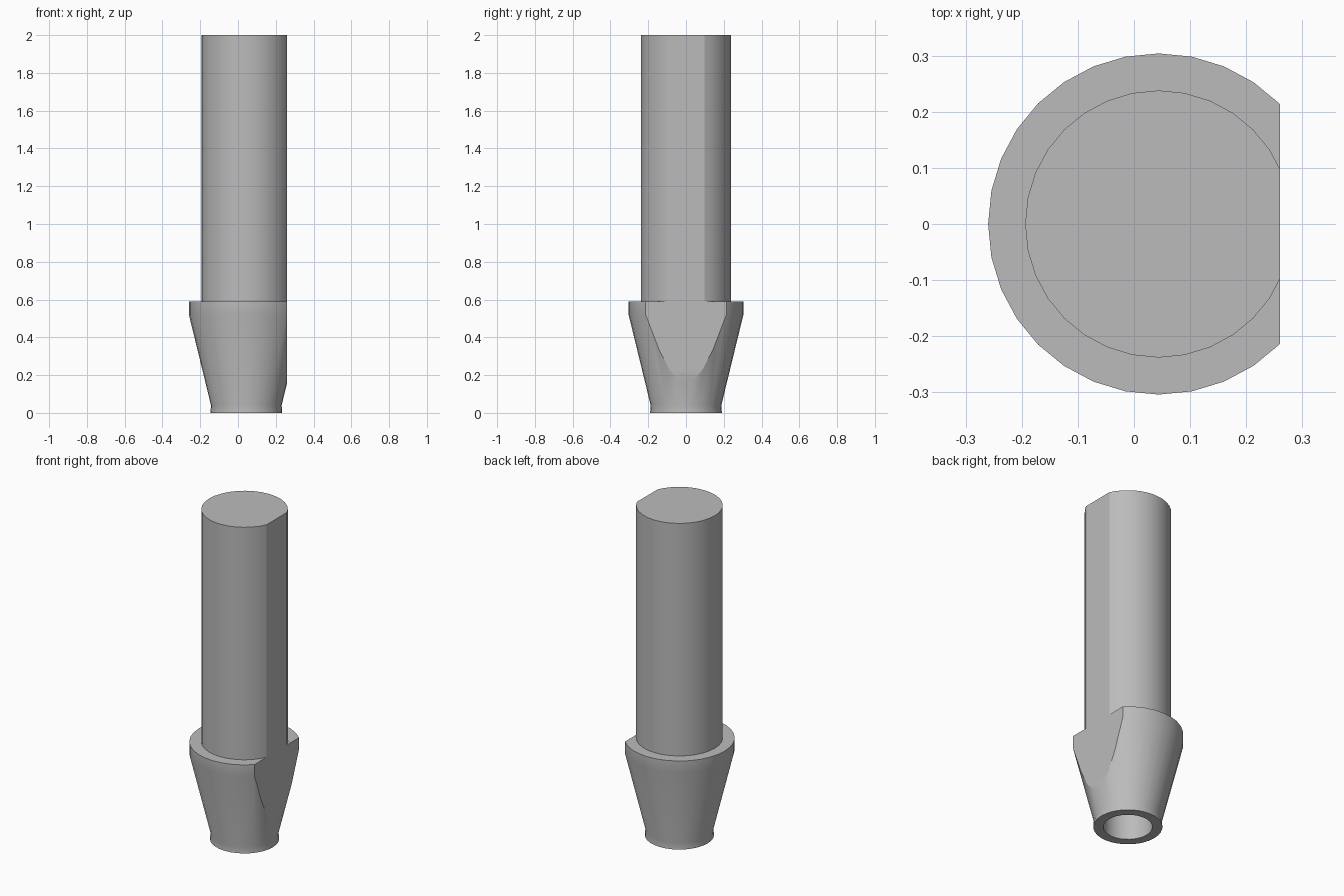
import bpy, bmesh, math
from mathutils import Vector

cube = bpy.data.objects.get("Cube")
if cube:
    bpy.data.objects.remove(cube, do_unlink=True)

SIDES = 32
AXIS_X = 0.044   # the round axis sits off centre because one side is cut flat
FLAT_X = 0.26

# One plain grey material
grey = bpy.data.materials.new("grey metal")
grey.use_nodes = True
colour = (0.5, 0.5, 0.5, 1)
grey.diffuse_color = colour
grey.node_tree.nodes["Principled BSDF"].inputs["Base Color"].default_value = colour

# Half profile (radius, height): blind bore, foot, tapered collar, shaft, top
profile = [(0, 0.6), (0.135, 0.6), (0.135, 0), (0.19, 0), (0.187, 0.04),
           (0.304, 0.52), (0.304, 0.59), (0.238, 0.59), (0.238, 2), (0, 2)]

# Lathe the profile around the axis
bm = bmesh.new()
verts = [bm.verts.new((AXIS_X - r, 0, z)) for r, z in profile]
edges = [bm.edges.new(pair) for pair in zip(verts, verts[1:])]
bmesh.ops.spin(bm, geom=verts + edges, cent=(AXIS_X, 0, 0), axis=(0, 0, 1),
               angle=math.tau, steps=SIDES)
bmesh.ops.remove_doubles(bm, verts=bm.verts, dist=0.0001)

# Merge the fans into flat end caps
bmesh.ops.dissolve_limit(bm, angle_limit=0.001, verts=[
    v for v in bm.verts if abs(v.co.x - AXIS_X) < 0.001 and abs(v.co.y) < 0.001],
    edges=[e for e in bm.edges if any(
        (v.co.xy - Vector((AXIS_X, 0))).length < 0.001 for v in e.verts)])

# Cut the flat through shaft and collar, then close it
bmesh.ops.bisect_plane(bm, geom=bm.verts[:] + bm.edges[:] + bm.faces[:],
                       dist=0.00001, plane_co=(FLAT_X, 0, 0), plane_no=(1, 0, 0),
                       clear_outer=True)
rim = [e for e in bm.edges if e.is_boundary]
bmesh.ops.triangle_fill(bm, edges=rim, use_beauty=True, normal=(1, 0, 0))
bmesh.ops.recalc_face_normals(bm, faces=bm.faces)

mesh = bpy.data.meshes.new("stepped_pin")
bm.to_mesh(mesh)
bm.free()
mesh.materials.append(grey)
pin = bpy.data.objects.new("stepped_pin", mesh)
bpy.context.collection.objects.link(pin)

# Smooth the round walls, keep rims and the flat crisp
bpy.ops.object.select_all(action='DESELECT')
pin.select_set(True)
bpy.context.view_layer.objects.active = pin
bpy.ops.object.shade_smooth_by_angle(angle=math.radians(20))
